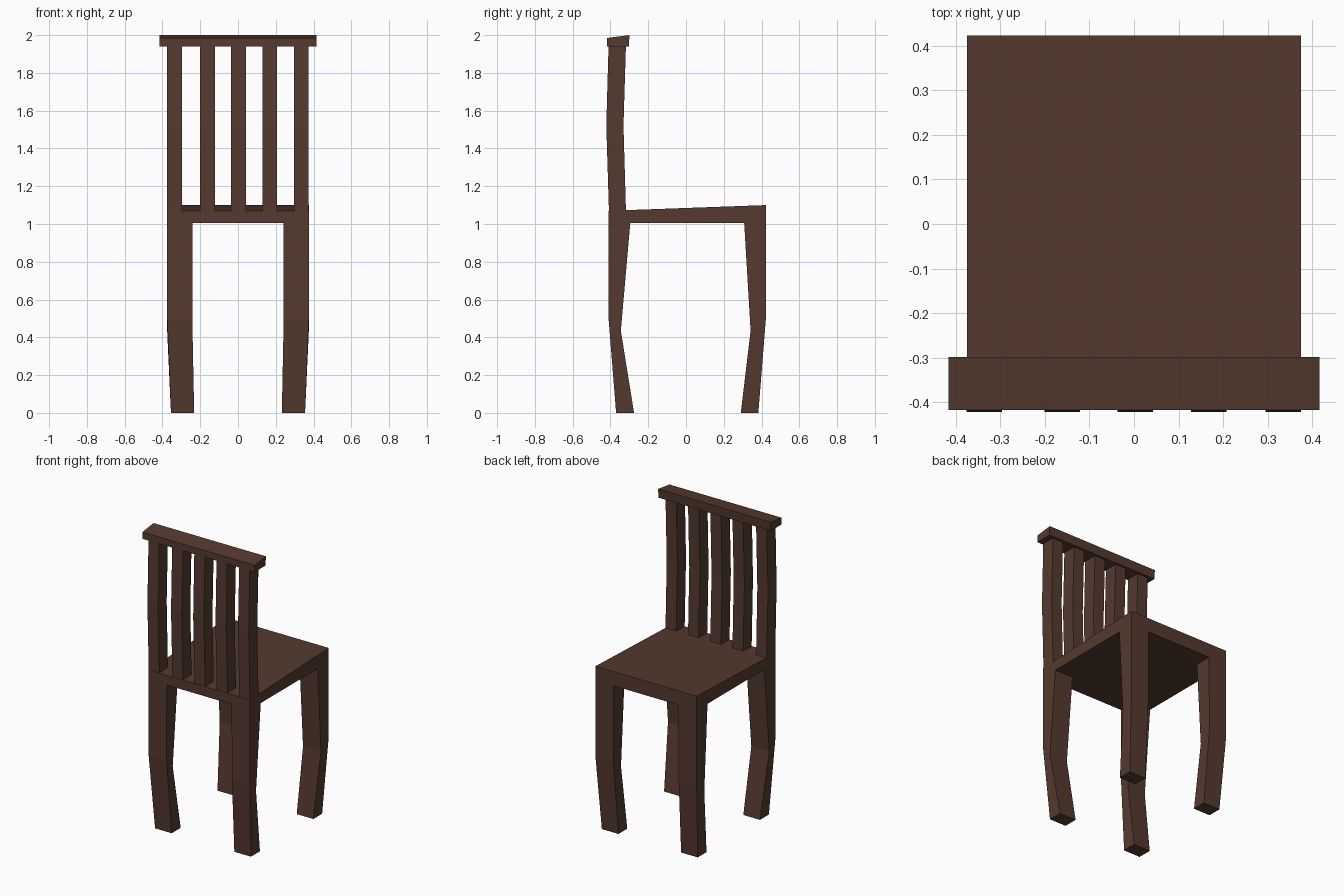
import bpy, bmesh

if "Cube" in bpy.data.objects:
    bpy.data.objects.remove(bpy.data.objects["Cube"])

wood = bpy.data.materials.new("dark brown wood")
wood.diffuse_color = (0.09, 0.042, 0.028, 1)
wood.use_nodes = True
wood.node_tree.nodes["Principled BSDF"].inputs["Base Color"].default_value = wood.diffuse_color


def loft(name, rings, mirror=False):
    """Flat-shaded solid through successive rings of 3D points, capped at both ends."""
    bm = bmesh.new()
    loops = [[bm.verts.new(p) for p in ring] for ring in rings]
    n = len(loops[0])
    for a, b in zip(loops, loops[1:]):
        for i in range(n):
            j = (i + 1) % n
            bm.faces.new((a[i], a[j], b[j], b[i]))
    bm.faces.new(loops[0][::-1])
    bm.faces.new(loops[-1])
    bmesh.ops.recalc_face_normals(bm, faces=bm.faces)
    mesh = bpy.data.meshes.new(name)
    bm.to_mesh(mesh)
    bm.free()
    mesh.materials.append(wood)
    obj = bpy.data.objects.new(name, mesh)
    bpy.context.collection.objects.link(obj)
    if mirror:
        mod = obj.modifiers.new("mirror", 'MIRROR')
        mod.use_mirror_merge = False
    return obj


def bar(name, profile, x0, x1):
    """Side profile (y, z) extruded from x0 to x1."""
    return loft(name, [[(x, y, z) for y, z in profile] for x in (x0, x1)])


def leg(name, levels):
    """Leg from levels: inner x, outer x, inner y, outer y, inner z, outer z."""
    rings = []
    for xi, xo, yi, yo, zi, zo in levels:
        rings.append([(xi, yi, zi), (xo, yi, zi), (xo, yo, zo), (xi, yo, zo)])
    return loft(name, rings, mirror=True)


# Seat, a slab with a sloping top
bar("seat", [(-0.41, 1.005), (0.423, 1.005), (0.423, 1.10), (-0.41, 1.07)],
    -0.375, 0.375)

# Bent legs, each pair mirrored left to right
leg("backrest_legs", [(0.232, 0.355, -0.275, -0.37, 0, 0),
                      (0.242, 0.375, -0.345, -0.41, 0.435, 0.50),
                      (0.24, 0.375, -0.295, -0.41, 1.005, 1.005)])
leg("open_side_legs", [(0.232, 0.355, 0.29, 0.383, 0, 0),
                       (0.242, 0.375, 0.342, 0.423, 0.435, 0.50),
                       (0.24, 0.375, 0.308, 0.423, 1.005, 1.005)])

# Five slightly bowed back slats
for i, x in enumerate((-0.336, -0.161, 0.003, 0.168, 0.335)):
    bar(f"back_slat_{i + 1}",
        [(-0.408, 1.07), (-0.318, 1.073), (-0.331, 1.52), (-0.318, 1.945),
         (-0.41, 1.945), (-0.422, 1.52)], x - 0.0395, x + 0.0395)

# Top rail
bar("top_rail", [(-0.417, 1.94), (-0.303, 1.94), (-0.299, 2.0), (-0.417, 1.985)],
    -0.416, 0.416)
